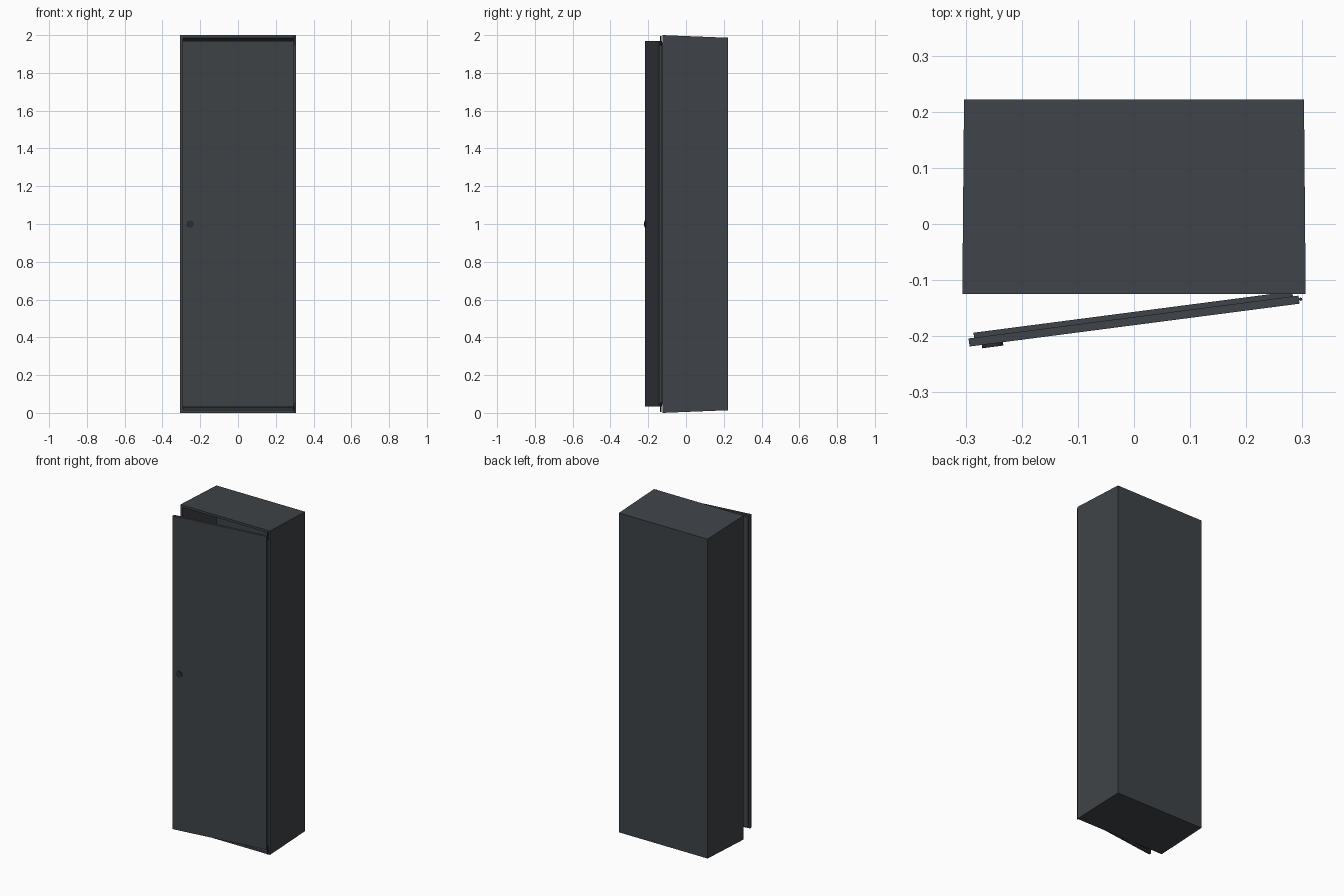
import bpy, bmesh, math
from mathutils import Vector, Matrix

if "Cube" in bpy.data.objects:
    bpy.data.objects.remove(bpy.data.objects["Cube"])


def material(name, rgb):
    m = bpy.data.materials.new(name)
    m.diffuse_color = (*rgb, 1)
    m.use_nodes = True
    m.node_tree.nodes["Principled BSDF"].inputs["Base Color"].default_value = m.diffuse_color
    return m


steel = material("charcoal steel", (0.050, 0.057, 0.065))
dark = material("dark metal", (0.025, 0.028, 0.031))


def finish(bm, name, mat):
    bmesh.ops.recalc_face_normals(bm, faces=bm.faces)
    me = bpy.data.meshes.new(name)
    bm.to_mesh(me)
    bm.free()
    ob = bpy.data.objects.new(name, me)
    bpy.context.collection.objects.link(ob)
    me.materials.append(mat)
    return ob


def box(lo, hi):
    bm = bmesh.new()
    bmesh.ops.create_cube(bm, size=1)
    for v in bm.verts:
        v.co = Vector([lo[i] if v.co[i] < 0 else hi[i] for i in range(3)])
    return bm


def cylinder(name, r, depth, mat, matrix, sides=16):
    bm = bmesh.new()
    bmesh.ops.create_cone(bm, cap_ends=True, segments=sides, radius1=r,
                          radius2=r, depth=depth, matrix=matrix)
    return finish(bm, name, mat)


# Cabinet shell: tapers slightly to the back, hollow behind a front frame
bm = box((-0.306, -0.125, 0), (0.306, 0.222, 2))
for v in bm.verts:
    if v.co.y > 0:
        v.co.x *= 0.99
        v.co.z = 1 + (v.co.z - 1) * 0.986
front = min(bm.faces, key=lambda f: f.calc_center_median().y)
bmesh.ops.inset_region(bm, faces=[front], thickness=0.02)
ret = bmesh.ops.extrude_face_region(bm, geom=[front])
inner = [g for g in ret["geom"] if isinstance(g, bmesh.types.BMVert)]
for v in inner:
    v.co.y = 0.205
    v.co.x *= 0.99
    v.co.z = 1 + (v.co.z - 1) * 0.986
if front.is_valid:
    bmesh.ops.delete(bm, geom=[front], context="FACES_ONLY")
finish(bm, "cabinet_shell", steel)

# Door, swung slightly open about its right-hand hinge
swing = Matrix.Translation((0.295, -0.142, 0)) @ Matrix.Rotation(math.radians(7.4), 4, "Z")
for name, lo, hi in (
        ("door_panel", (-0.593, 0, 0.035), (0, 0.0145, 1.97)),
        ("door_inner_panel", (-0.583, 0.0145, 0.045), (-0.010, 0.0235, 1.96))):
    bm = box(lo, hi)
    bm.transform(swing)
    finish(bm, name, steel)

# Round lock on the door
lock = swing @ Matrix.Translation((-0.552, -0.003, 1.0)) @ Matrix.Rotation(math.pi / 2, 4, "X")
cylinder("door_lock", 0.019, 0.006, dark, lock, 24)

# Hinge pins at top and bottom
for label, z in (("lower", 0.03), ("upper", 1.97)):
    cylinder(label + "_hinge_pin", 0.003, 0.05, dark,
             Matrix.Translation((0.297, -0.134, z)), 8)
